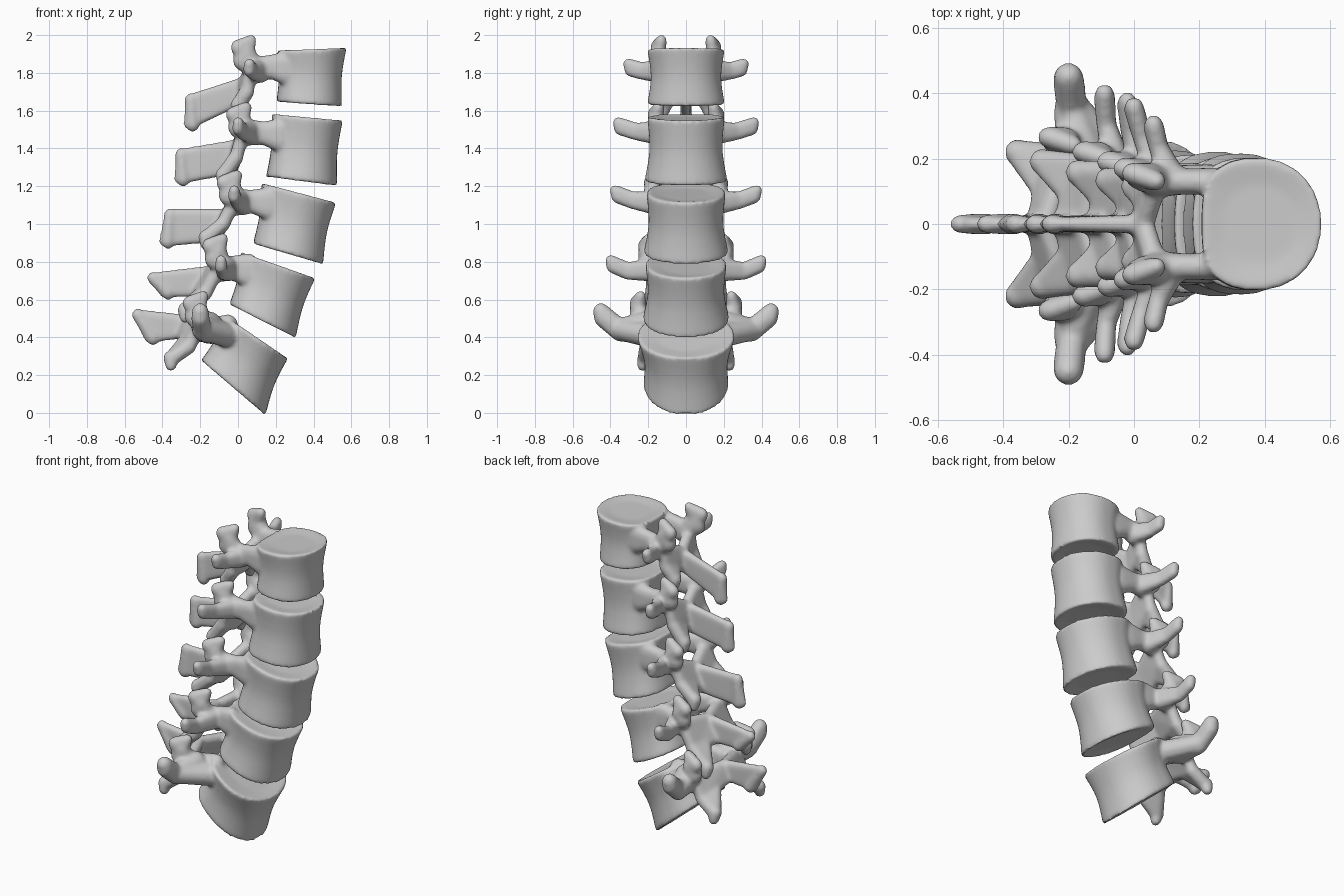
import bpy, bmesh, math
from mathutils import Vector

if "Cube" in bpy.data.objects:
    bpy.data.objects.remove(bpy.data.objects["Cube"])


def blob(bm, *spheres):
    """Convex hull around spheres (x, y, z, r[, flattening in y])."""
    verts = []
    for x, y, z, r, *f in spheres:
        fy = f[0] if f else 1
        for i in range(7):
            th = math.pi * i / 6
            for k in range(1 if i in (0, 6) else 10):
                a = math.tau * k / 10
                verts.append(bm.verts.new((x + r * math.sin(th) * math.cos(a),
                                           y + r * fy * math.sin(th) * math.sin(a),
                                           z + r * math.cos(th))))
    bmesh.ops.convex_hull(bm, input=verts)
    bmesh.ops.delete(bm, geom=[v for v in verts if v.is_valid and not v.link_faces], context='VERTS')


def body(bm, tl, tr, br, bl, w0, w1):
    """Waisted drum between the tilted lower and upper end plates."""
    n, rings = 40, []
    tl, tr, br, bl = [Vector(p) for p in (tl, tr, br, bl)]
    for t in (0, .03, .12, .25, .4, .5, .6, .75, .88, .97, 1):
        back, front = bl.lerp(tl, t), br.lerp(tr, t)
        bulge = math.sin(math.pi * t) ** 1.2
        waist = .97 if t in (0, 1) else 1 - .09 * bulge
        half = (w0 + (w1 - w0) * t) * waist
        ring = []
        for k in range(n):
            a = math.tau * k / n
            c, s = math.cos(a), math.sin(a)
            # round in front, flat with a shallow notch behind
            u = c if c > 0 else -abs(c) ** .7 + .06 * abs(c) ** 8
            v = math.copysign(abs(s) ** .93, s)
            p = back.lerp(front, .49 + .51 * u * (1 - .07 * bulge))
            ring.append(bm.verts.new((p.x, v * half, p.y)))
        rings.append(ring)
    for r0, r1 in zip(rings, rings[1:]):
        for k in range(n):
            bm.faces.new((r0[k], r0[(k + 1) % n], r1[(k + 1) % n], r1[k]))
    # slightly dished end plates
    up = ((tl + tr) - (bl + br)).normalized()
    for ring, mid, d in ((rings[0], (bl + br) / 2, .012), (rings[-1], (tl + tr) / 2, -.012)):
        inner = []
        for v in ring:
            q = Vector((mid.x, 0, mid.y)).lerp(v.co, .6) + Vector((up.x, 0, up.y)) * d
            inner.append(bm.verts.new(q))
        for k in range(n):
            bm.faces.new((ring[k], ring[(k + 1) % n], inner[(k + 1) % n], inner[k]))
        bm.faces.new(inner)


def vertebra(name, corners, widths, joint, sup, inf, tip, spine, tr=.03, drop=.015):
    bm = bmesh.new()
    body(bm, *corners, *widths)
    tl, bl = Vector(corners[0]), Vector(corners[3])
    p = tl.lerp(bl, .3)
    jx, jy, jz = joint
    bt, tt, tb, bb = spine
    # spinous process: thin plate with a thicker rear edge and hanging lower lip
    blob(bm, (bt[0] + .02, 0, bt[1], .03), (bb[0] + .01, 0, bb[1], .028),
         (tt[0], 0, tt[1], .03, .7), (tb[0], 0, tb[1], .03, .7))
    blob(bm, (tt[0], 0, tt[1], .034, .9), (tb[0] + .02, 0, tb[1] - .005, .038, .9))
    for s in (1, -1):
        y = s * jy
        # pedicle, flared where it meets the body
        py = s * min(jy, .145)
        blob(bm, (p.x + .06, py, p.y + .02, .055, .8), (p.x + .06, py, p.y - .05, .055, .8),
             (p.x - .03, py, p.y + .015, .045, .9), (p.x - .03, py, p.y - .02, .045, .9))
        blob(bm, (p.x - .02, py, p.y + .015, .045, .9), (p.x - .02, py, p.y - .02, .045, .9),
             (jx, y, jz + .02, .045), (jx, y, jz - .035, .042))
        # lamina
        ix, iy, iz = inf
        mx, mz = jx * .55 + ix * .45, jz * .55 + iz * .45
        blob(bm, (jx - .02, y, jz, .036), (bt[0] + .02, 0, bt[1], .033), (mx, y, mz, .036))
        blob(bm, (bb[0] + .01, 0, bb[1], .03), (bt[0] + .02, 0, bt[1], .033), (mx, y, mz, .036))
        # lower joint process
        blob(bm, (mx, y, mz, .04), ((bb[0] + mx) / 2, y * .5, (bb[1] + mz) / 2, .032),
             (ix, s * iy * .95, iz + .065, .04))
        blob(bm, (ix, s * iy * .95, iz + .07, .042), (ix, s * iy, iz + .03, .031))
        # upper joint process: broad plate with a forward horn and a rear knob
        sx, sy, sz = sup
        blob(bm, (jx, y, jz, .05), (sx, s * sy, sz - .05, .058, .75), (sx - .01, s * sy, sz - .09, .055, .8))
        blob(bm, (sx + .035, s * (sy - .015), sz + .018, .03), (sx - .035, s * (sy + .01), sz - .02, .042, .85),
             (sx, s * sy, sz - .06, .05, .8))
        # transverse process: tall flattened bar
        tx, ty, tz = tip
        hx, hy, hz = jx * .5 + tx * .5, jy * .5 + ty * .5, jz * .5 + tz * .5 - drop
        h = .018
        blob(bm, (jx + .03, y, jz + .01, tr * 1.5), (jx + .03, y, jz - .03, tr * 1.5),
             (hx, s * hy, hz + h, tr), (hx, s * hy, hz - h, tr))
        blob(bm, (hx, s * hy, hz + h, tr), (hx, s * hy, hz - h, tr),
             (tx, s * (ty - tr), tz + h, tr), (tx, s * (ty - tr - .01), tz - h, tr * 1.1))
        if tr > .04:  # broad root running onto the side of the lowest body
            blob(bm, (hx, s * hy, hz, tr * 1.25), (p.x + .06, s * .19, p.y - .04, .065),
                 (jx, y, jz, .06))
    bmesh.ops.recalc_face_normals(bm, faces=bm.faces)
    me = bpy.data.meshes.new(name)
    bm.to_mesh(me)
    bm.free()
    ob = bpy.data.objects.new(name, me)
    bpy.context.collection.objects.link(ob)
    # fuse the parts into one smooth bone
    m = ob.modifiers.new("fuse", 'REMESH')
    m.mode, m.voxel_size, m.use_smooth_shade = 'VOXEL', .01, True
    m = ob.modifiers.new("soften", 'SMOOTH')
    m.factor, m.iterations = .5, 10


vertebra("vertebra_1_top", [(.20, 1.92), (.575, 1.935), (.55, 1.62), (.20, 1.645)], (.205, .205),
         (.09, .13, 1.82), (.035, .145, 1.955), (.0, .12, 1.56), (.06, .335, 1.83),
         [(.01, 1.75), (-.25, 1.66), (-.26, 1.53), (.01, 1.66)])
vertebra("vertebra_2", [(.175, 1.585), (.555, 1.55), (.525, 1.20), (.145, 1.25)], (.22, .205),
         (.05, .14, 1.49), (.01, .16, 1.60), (-.08, .14, 1.19), (.0, .39, 1.52),
         [(-.02, 1.42), (-.30, 1.37), (-.31, 1.24), (-.04, 1.29)])
vertebra("vertebra_3", [(.12, 1.22), (.52, 1.115), (.45, .785), (.075, .895)], (.225, .21),
         (.0, .155, 1.12), (-.04, .18, 1.24), (-.17, .165, .86), (-.02, .405, 1.16),
         [(-.08, 1.05), (-.36, 1.05), (-.39, .91), (-.13, .93)])
vertebra("vertebra_4", [(.01, .855), (.41, .715), (.305, .395), (-.05, .575)], (.23, .215),
         (-.08, .18, .77), (-.115, .21, .905), (-.28, .2, .475), (-.09, .43, .79),
         [(-.17, .75), (-.45, .715), (-.39, .64), (-.23, .64)], drop=.03)
vertebra("vertebra_5_bottom", [(-.075, .52), (.265, .29), (.145, -.015), (-.2, .28)], (.225, .26),
         (-.18, .21, .46), (-.22, .255, .6), (-.355, .23, .22), (-.2, .495, .52),
         [(-.29, .49), (-.53, .52), (-.47, .40), (-.31, .42)], tr=.045, drop=.05)
